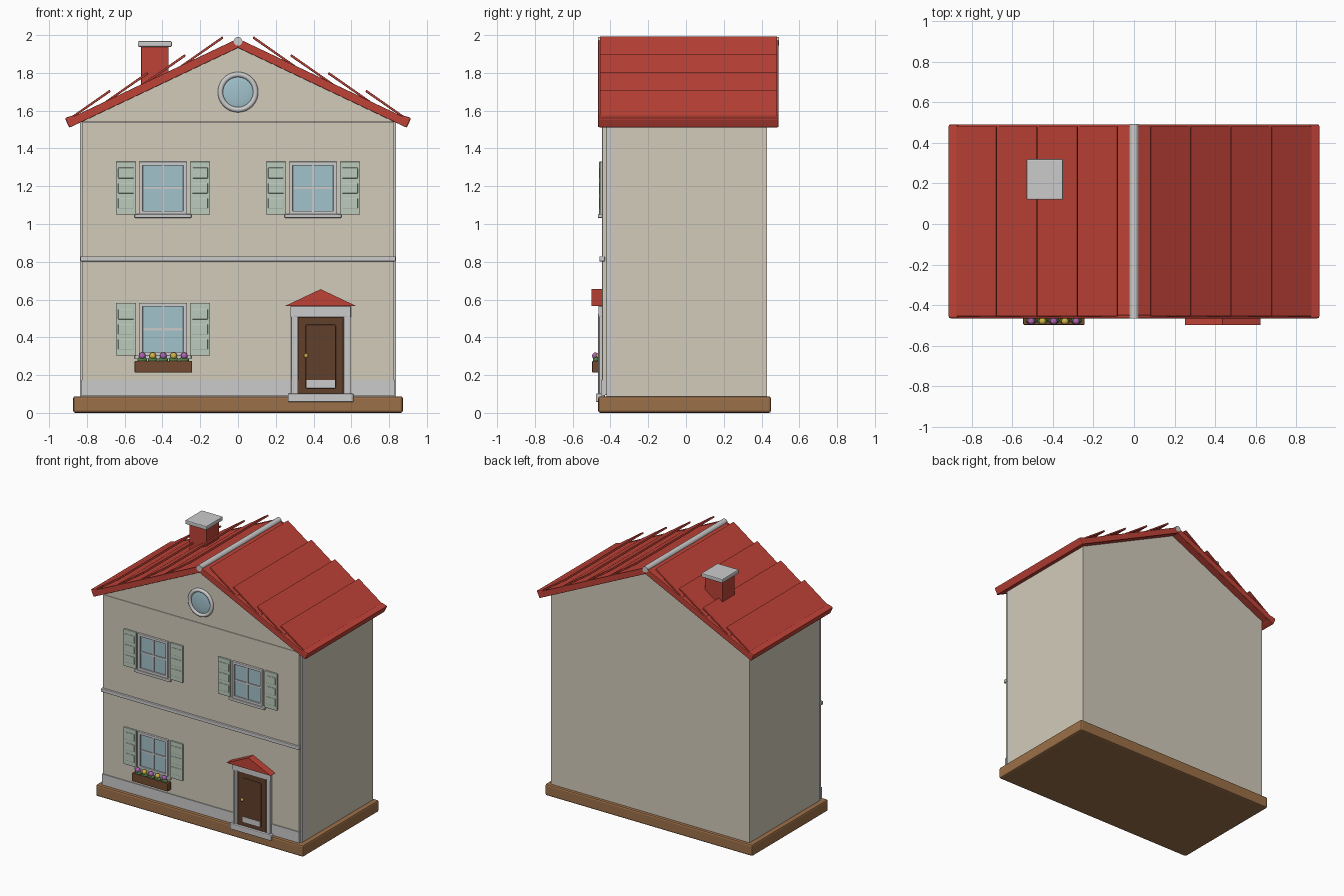
import bpy, bmesh, math
from mathutils import Matrix

if "Cube" in bpy.data.objects:
    bpy.data.objects.remove(bpy.data.objects["Cube"])

MATS = {}
COLORS = {
    "cream": (0.65, 0.60, 0.50), "red": (0.52, 0.055, 0.038), "wood": (0.33, 0.16, 0.065),
    "door_brown": (0.12, 0.05, 0.025), "glass": (0.36, 0.54, 0.60), "sage": (0.50, 0.60, 0.50),
    "leaf": (0.08, 0.22, 0.06), "purple": (0.42, 0.12, 0.42), "yellow": (0.65, 0.45, 0.06),
    "brass": (0.60, 0.38, 0.06), "box_brown": (0.17, 0.07, 0.03),
}


def finish(ob, color=None, bevel=0.0, smooth=False):
    if color:
        if color not in MATS:
            MATS[color] = bpy.data.materials.new(color)
            MATS[color].diffuse_color = (*COLORS[color], 1)
        ob.data.materials.append(MATS[color])
    if bevel:
        m = ob.modifiers.new("bevel", "BEVEL")
        m.width, m.segments = bevel, 2
    if smooth:
        for p in ob.data.polygons:
            p.use_smooth = True
    return ob


def from_bm(name, bm):
    bmesh.ops.recalc_face_normals(bm, faces=bm.faces)
    me = bpy.data.meshes.new(name)
    bm.to_mesh(me)
    bm.free()
    ob = bpy.data.objects.new(name, me)
    bpy.context.collection.objects.link(ob)
    return ob


def box(name, x, y, z, color=None, bevel=0.0):
    """Box from (min, max) pairs."""
    bm = bmesh.new()
    bmesh.ops.create_cube(bm, size=1)
    for v in bm.verts:
        for i, (a, b) in enumerate((x, y, z)):
            v.co[i] = a if v.co[i] < 0 else b
    return finish(from_bm(name, bm), color, bevel)


def prism(name, pts, y, color=None, bevel=0.0):
    """Extrude an xz outline along y."""
    bm = bmesh.new()
    f = bm.faces.new([bm.verts.new((px, y[0], pz)) for px, pz in pts])
    r = bmesh.ops.extrude_face_region(bm, geom=[f])
    bmesh.ops.translate(bm, vec=(0, y[1] - y[0], 0),
                        verts=[g for g in r["geom"] if isinstance(g, bmesh.types.BMVert)])
    return finish(from_bm(name, bm), color, bevel)


def ball(name, loc, scale, color=None, seg=16):
    bm = bmesh.new()
    bmesh.ops.create_uvsphere(bm, u_segments=seg, v_segments=seg // 2, radius=1)
    bmesh.ops.scale(bm, vec=scale, verts=bm.verts)
    bmesh.ops.translate(bm, vec=loc, verts=bm.verts)
    return finish(from_bm(name, bm), color, 0, True)


FRONT = -0.444  # facade plane

# Base and walls
box("base", (-0.873, 0.873), (-0.465, 0.45), (0, 0.088), "wood", 0.012)
box("house_body", (-0.836, 0.836), (-0.388, 0.43), (0.088, 1.54), "cream")
box("front_frame", (-0.836, 0.836), (-0.42, -0.388), (0.088, 1.54))
box("front_panel", (-0.826, 0.826), (FRONT, -0.42), (0.095, 1.537), "cream", 0.003)
prism("gable", [(-0.836, 1.54), (0.836, 1.54), (0, 1.937)], (FRONT, 0.43), "cream")
box("plinth", (-0.83, 0.83), (-0.45, -0.43), (0.092, 0.175))
box("belt_course", (-0.834, 0.834), (-0.459, -0.43), (0.802, 0.828), None, 0.004)

# Roof
SL = 0.474
for s, side in ((-1, "left"), (1, "right")):
    def slope(x, lift):
        return (s * x, 1.936 - SL * x + lift)
    slab = [slope(0, 0), slope(0.89, 0), slope(0.905, 0.042), slope(0, 0.042)]
    prism("roof_slab_" + side, slab, (-0.455, 0.482), "red")
    barge = [slope(0, -0.003), slope(0.89, -0.003), slope(0.905, 0.046), slope(0, 0.046)]
    for y, end in (((-0.465, -0.45), "front"), ((0.478, 0.491), "back")):
        prism(f"barge_board_{side}_{end}", barge, y, "red", 0.003)
    eave = [slope(0.868, 0.052), slope(0.917, 0.06), slope(0.893, -0.004), slope(0.85, -0.002)]
    prism("eave_trim_" + side, eave, (-0.465, 0.491), "red", 0.008)
    # Tilted roof boards, raised at their upper edge
    for i in range(4):
        x = 0.083 + 0.199 * i
        board = [slope(x, 0.097), slope(x + 0.225, 0.046),
                 slope(x + 0.22, 0.034), slope(x - 0.006, 0.083)]
        prism(f"roof_board_{side}_{i + 1}", board, (-0.455, 0.482), "red", 0.003)

bm = bmesh.new()
bmesh.ops.create_cone(bm, cap_ends=True, segments=16, radius1=0.023, radius2=0.023, depth=0.958,
                      matrix=Matrix.Translation((0, 0.013, 1.967)) @ Matrix.Rotation(math.pi / 2, 4, "X"))
finish(from_bm("ridge_cap", bm))

# Chimney
box("chimney", (-0.513, -0.367), (0.145, 0.295), (1.65, 1.94), "red", 0.003)
box("chimney_cap", (-0.53, -0.35), (0.12, 0.32), (1.938, 1.968), None, 0.006)

# Round attic window
bpy.ops.mesh.primitive_torus_add(location=(0, FRONT - 0.002, 1.698), rotation=(math.pi / 2, 0, 0),
                                 major_radius=0.093, minor_radius=0.014, major_segments=40, minor_segments=10)
ring = bpy.context.object
ring.name = "round_window_ring"
finish(ring, None, 0, True)
ball("round_window_glass", (0, FRONT, 1.698), (0.086, 0.01, 0.086), "glass", 32)


def window(name, cx, z0):
    z1 = z0 + 0.28
    w, t = 0.127, 0.02
    box(name + "_glass", (cx - w + t, cx + w - t), (-0.448, -0.43), (z0 + t, z1 - t), "glass")
    for s, side in ((-1, "left"), (1, "right")):
        a, b = sorted((cx + s * w, cx + s * (w - t)))
        box(f"{name}_jamb_{side}", (a, b), (-0.46, -0.43), (z0, z1), None, 0.003)
        # Shutter with panel slats
        a, b = sorted((cx + s * 0.143, cx + s * 0.249))
        box(f"{name}_shutter_{side}", (a, b), (-0.456, -0.43), (z0, z1), "sage", 0.003)
        for k in range(3):
            c = z0 + 0.06 + 0.08 * k
            box(f"{name}_slat_{side}_{k + 1}", (a + 0.012, b - 0.012), (-0.459, -0.45),
                (c - 0.028, c + 0.028), "sage", 0.003)
    box(name + "_rail_top", (cx - w, cx + w), (-0.46, -0.43), (z1 - t, z1), None, 0.003)
    box(name + "_rail_bottom", (cx - w, cx + w), (-0.46, -0.43), (z0, z0 + t), None, 0.003)
    zc = (z0 + z1) / 2
    box(name + "_mullion", (cx - 0.006, cx + 0.006), (-0.454, -0.44), (z0 + t, z1 - t))
    box(name + "_crossbar", (cx - w + t, cx + w - t), (-0.454, -0.44), (zc - 0.006, zc + 0.006))
    box(name + "_sill", (cx - 0.15, cx + 0.15), (-0.467, -0.43), (z0 - 0.018, z0 + 0.002), None, 0.004)


window("upper_left_window", -0.397, 1.05)
window("upper_right_window", 0.397, 1.05)
window("lower_left_window", -0.397, 0.303)

# Flower box
box("flower_box", (-0.547, -0.243), (-0.497, -0.455), (0.213, 0.275), "box_brown", 0.005)
for i in range(5):
    x = -0.507 + 0.0555 * i
    ball(f"leaves_{i + 1}", (x, -0.477, 0.28), (0.026, 0.016, 0.016), "leaf")
    ball(f"flower_{i + 1}", (x, -0.48, 0.302), (0.018, 0.017, 0.018), "yellow" if i % 2 else "purple")

# Door
DX = 0.4375
for s, side in ((-1, "left"), (1, "right")):
    a, b = sorted((DX + s * 0.122, DX + s * 0.158))
    box("door_post_" + side, (a, b), (-0.46, -0.43), (0.095, 0.535), None, 0.003)
    a, b = sorted((DX + s * 0.14, DX + s * 0.156))
    box("door_pilaster_" + side, (a, b), (-0.465, -0.45), (0.1, 0.525), None, 0.003)
box("door_lintel", (DX - 0.16, DX + 0.16), (-0.464, -0.43), (0.507, 0.565), None, 0.003)
box("door_leaf", (DX - 0.12, DX + 0.12), (-0.458, -0.43), (0.1, 0.507), "door_brown", 0.003)
box("door_panel", (DX - 0.08, DX + 0.08), (-0.464, -0.45), (0.13, 0.467), "door_brown", 0.005)
box("kick_plate", (DX - 0.075, DX + 0.075), (-0.466, -0.45), (0.132, 0.175))
ball("door_knob", (0.36, -0.466, 0.302), (0.012, 0.012, 0.012), "brass")
box("door_step", (DX - 0.174, DX + 0.174), (-0.477, -0.43), (0.058, 0.102), None, 0.006)
prism("door_canopy", [(DX - 0.186, 0.567), (DX + 0.186, 0.567), (DX, 0.655)], (-0.499, -0.44), "red")

for m in bpy.data.materials:
    if m.users and not m.is_grease_pencil:
        m.use_nodes = True
        m.node_tree.nodes["Principled BSDF"].inputs["Base Color"].default_value = m.diffuse_color
